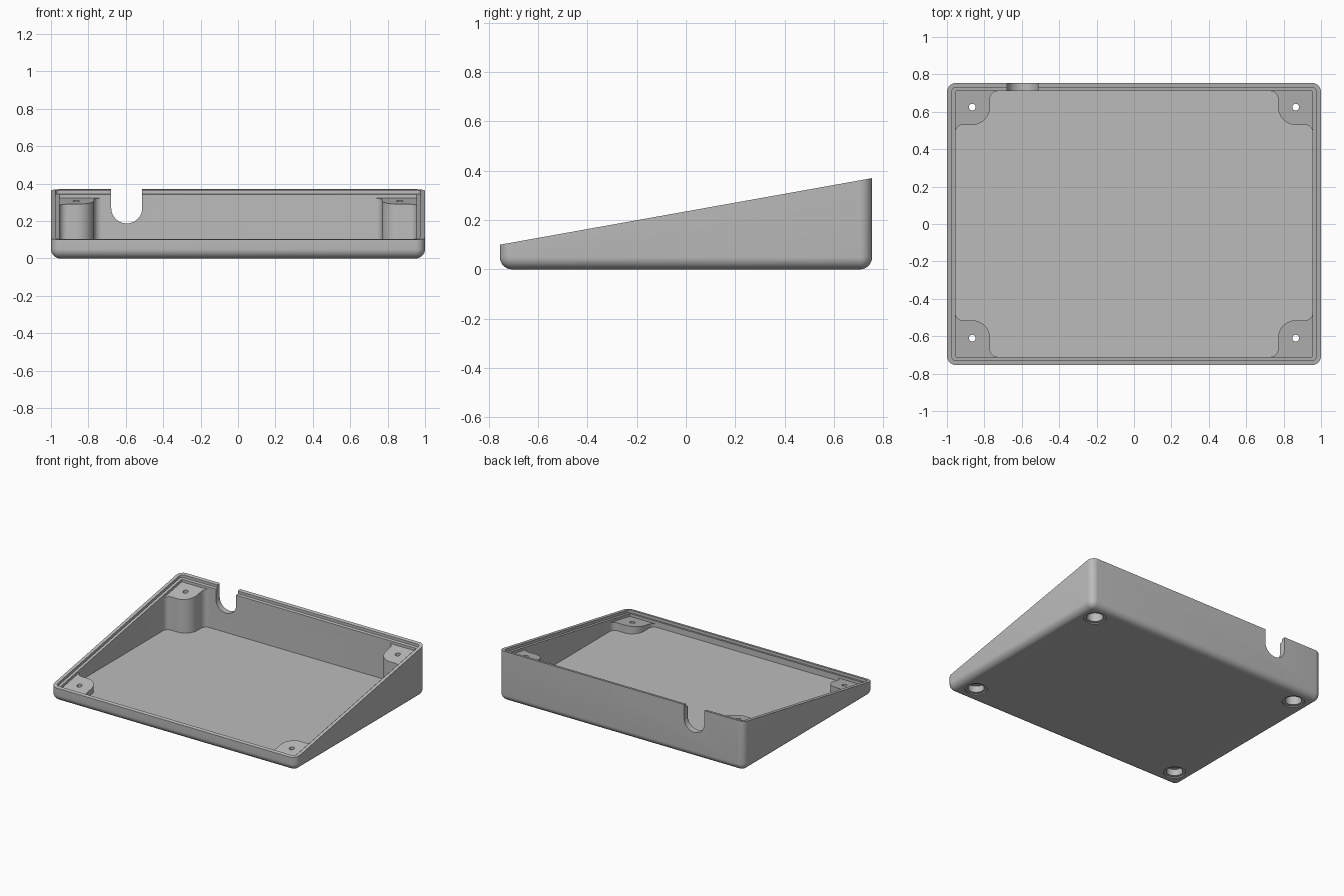
import bpy, bmesh
from math import sin, cos, pi, radians

cube = bpy.data.objects.get("Cube")
if cube:
    bpy.data.objects.remove(cube)

HX, HY, R, WALL = 1.0, 0.755, 0.05, 0.045
FLOOR = 0.045

grey = bpy.data.materials.new("plain grey")
grey.use_nodes = True
grey.diffuse_color = (0.5, 0.5, 0.5, 1)
grey.node_tree.nodes["Principled BSDF"].inputs["Base Color"].default_value = (0.5, 0.5, 0.5, 1)


def slope(y):
    """Height of the tilted rim above the base."""
    return 0.1 + 0.27 * (y + HY) / (2 * HY)


def arc(cx, cy, r, a0, a1, n=10):
    angles = [radians(a0 + (a1 - a0) * i / n) for i in range(n + 1)]
    return [(cx + r * cos(a), cy + r * sin(a)) for a in angles]


def loft(name, rings):
    """Closed solid through rings with equal point counts, capped at both ends."""
    bm = bmesh.new()
    loops = [[bm.verts.new(p) for p in ring] for ring in rings]
    for a, b in zip(loops, loops[1:]):
        for i in range(len(a)):
            j = (i + 1) % len(a)
            bm.faces.new((a[i], a[j], b[j], b[i]))
    bm.faces.new(loops[0][::-1])
    bm.faces.new(loops[-1])
    bmesh.ops.recalc_face_normals(bm, faces=bm.faces)
    mesh = bpy.data.meshes.new(name)
    bm.to_mesh(mesh)
    bm.free()
    mesh.materials.append(grey)
    ob = bpy.data.objects.new(name, mesh)
    bpy.context.collection.objects.link(ob)
    return ob


def rounded_ring(inset, height):
    """Rounded rectangle; height is a number or a function of y."""
    r = max(R - inset, 0.003)
    x, y = HX - inset - r, HY - inset - r
    pts = []
    for k, (sx, sy) in enumerate([(1, 1), (-1, 1), (-1, -1), (1, -1)]):
        pts += arc(sx * x, sy * y, r, 90 * k, 90 * k + 90, 8)
    return [(px, py, height(py) if callable(height) else height) for px, py in pts]


def activate(ob):
    bpy.ops.object.select_all(action='DESELECT')
    ob.select_set(True)
    bpy.context.view_layer.objects.active = ob


def cut(ob, cutter):
    activate(ob)
    mod = ob.modifiers.new("cut", 'BOOLEAN')
    mod.operation, mod.solver, mod.object = 'DIFFERENCE', 'EXACT', cutter
    bpy.ops.object.modifier_apply(modifier=mod.name)


# Tray: filleted base, tilted rim with an inner lid ledge, flat floor
rings = []
for i in range(9):
    t = i / 8 * pi / 2
    rings.append(rounded_ring(R * (1 - sin(t)), R * (1 - cos(t))))
rings += [rounded_ring(0, slope),
          rounded_ring(0.025, slope),
          rounded_ring(0.025, lambda y: slope(y) - 0.02),
          rounded_ring(WALL, lambda y: slope(y) - 0.02),
          rounded_ring(WALL, FLOOR)]
tray = loft("tray", rings)

# Cable slot through the back wall
outline = [(-0.512, 0.6)] + [(-0.678, 0.6)] + arc(-0.595, 0.27, 0.083, 180, 360, 20)
slot = loft("slot_cutter", [[(x, y, z) for x, z in outline] for y in (0.65, 0.85)])
cut(tray, slot)
cutters, parts = [slot], [tray]

# Corner screw posts, blended into the walls, with stepped screw holes
PX, PR, F = 0.865, 0.095, 0.04
for end, py, bore_top in (("front", -0.61, 0.055), ("back", 0.625, 0.27)):
    for side, sx in (("left", 1), ("right", -1)):
        sy = 1 if py > 0 else -1
        wu, wv = HX - WALL - PX, HY - WALL - abs(py)
        prof = [(-PR - F, wv + 0.01)]
        prof += arc(-PR - F, wv - F, F, 90, 0)
        prof += arc(0, 0, PR, 180, 270, 16)
        prof += arc(wu - F, -PR - F, F, 90, 0)
        prof += [(wu + 0.01, -PR - F), (wu + 0.01, wv + 0.01)]
        plan = [(sx * (PX + u), py + sy * v) for u, v in prof]
        post = loft(f"{end}_{side}_post",
                    [[(x, y, 0.03) for x, y in plan],
                     [(x, y, slope(y) - 0.04) for x, y in plan]])
        steps = [(0.075, -0.05), (0.075, 0.008), (0.055, 0.008),
                 (0.055, bore_top), (0.018, bore_top), (0.018, 0.5)]
        hole = loft("hole_cutter",
                    [[(x, y, z) for x, y in arc(sx * PX, py, r, 0, 348.75, 31)]
                     for r, z in steps])
        cut(tray, hole)
        cut(post, hole)
        cutters.append(hole)
        parts.append(post)

for c in cutters:
    bpy.data.objects.remove(c)
for ob in parts:
    activate(ob)
    bpy.ops.object.shade_smooth_by_angle(angle=radians(30))
